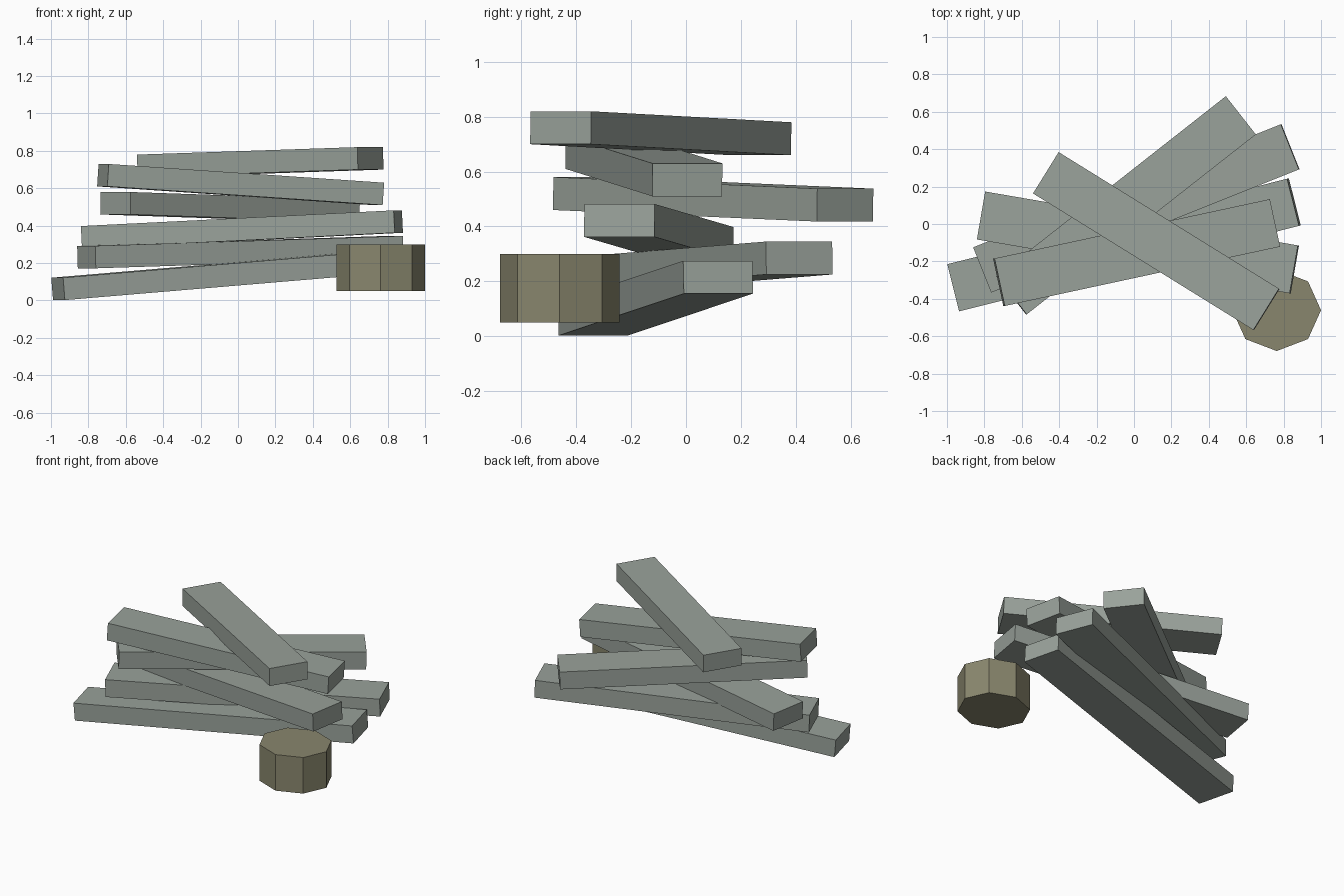
import bpy
from math import radians
from mathutils import Vector, Matrix

cube = bpy.data.objects.get("Cube")
if cube:
    bpy.data.objects.remove(cube, do_unlink=True)


def material(name, rgb):
    mat = bpy.data.materials.new(name)
    mat.use_nodes = True
    mat.diffuse_color = (*rgb, 1)
    bsdf = mat.node_tree.nodes["Principled BSDF"]
    bsdf.inputs["Base Color"].default_value = (*rgb, 1)
    bsdf.inputs["Roughness"].default_value = 0.9
    return mat


plank_grey = material("weathered_grey", (0.32, 0.36, 0.325))
stump_olive = material("olive_brown", (0.25, 0.24, 0.155))

WIDTH, THICKNESS = 0.26, 0.12


def plank(name, start, end):
    """Straight beam between the centres of its two end faces, kept level across."""
    a, b = Vector(start), Vector(end)
    along = (b - a).normalized()
    across = Vector((0, 0, 1)).cross(along).normalized()
    up = along.cross(across)
    bpy.ops.mesh.primitive_cube_add(size=1)
    obj = bpy.context.object
    obj.name = name
    obj.data.transform(Matrix.Diagonal(((b - a).length, WIDTH, THICKNESS, 1)))
    turn = Matrix((along, across, up)).transposed().to_4x4()
    obj.matrix_world = Matrix.Translation((a + b) / 2) @ turn
    obj.data.materials.append(plank_grey)


# Loose stack of planks, from the ground up
plank("bottom_plank", (-0.962, -0.34, 0.062), (0.855, 0.117, 0.215))
plank("second_plank", (-0.81, -0.245, 0.232), (0.835, 0.413, 0.285))
plank("third_plank", (-0.815, 0.045, 0.338), (0.857, -0.243, 0.422))
plank("fourth_plank", (-0.655, -0.382, 0.52), (0.57, 0.58, 0.478))
plank("fifth_plank", (-0.722, -0.312, 0.67), (0.75, 0.005, 0.57))
plank("top_plank", (-0.47, 0.273, 0.72), (0.708, -0.457, 0.76))

# Eight-sided stump beside the stack
bpy.ops.mesh.primitive_cylinder_add(vertices=8, radius=1, depth=0.25,
                                    location=(0.763, -0.461, 0.175))
stump = bpy.context.object
stump.name = "stump"
stump.scale = (0.237, 0.218, 1)
stump.data.materials.append(stump_olive)
